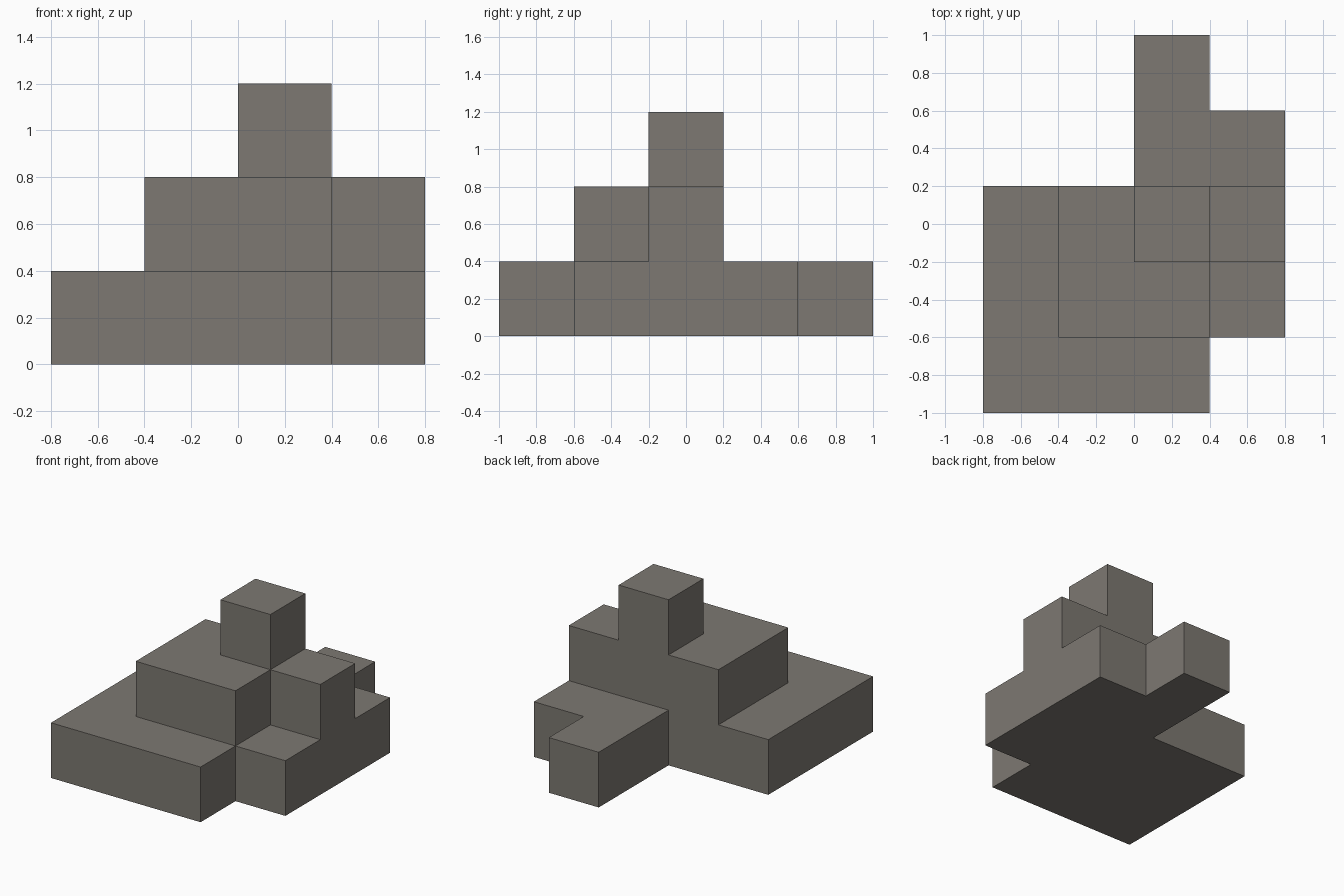
import bpy
import bmesh
from mathutils import Matrix, Vector

cube = bpy.data.objects.get("Cube")
if cube:
    bpy.data.objects.remove(cube, do_unlink=True)

CELL = 0.4

# Block heights in cells: rows run front to back, columns run along +x
HEIGHTS = ["1110",
           "1221",
           "1232",
           "0011",
           "0010"]

# Warm grey stone
stone = bpy.data.materials.new("warm_grey_stone")
stone.use_nodes = True
colour = (0.205, 0.19, 0.168, 1)
stone.diffuse_color = colour
stone.node_tree.nodes["Principled BSDF"].inputs["Base Color"].default_value = colour

filled = {(i, j, k)
          for j, row in enumerate(HEIGHTS)
          for i, height in enumerate(row)
          for k in range(int(height))}


def add_side(bm, cell, axis, sign):
    """Add one outward facing square of a cell."""
    normal = Vector((0, 0, 0))
    normal[axis] = sign
    u, v = Vector((0, 0, 0)), Vector((0, 0, 0))
    u[(axis + 1) % 3] = 0.5
    v[(axis + 2) % 3] = 0.5 * sign
    mid = Vector(cell) + normal / 2
    bm.faces.new([bm.verts.new(mid + c)
                  for c in (-u - v, u - v, u + v, v - u)])


# Stepped blocks: outer skin only, with flat areas merged
bm = bmesh.new()
for cell in sorted(filled):
    for axis in range(3):
        for sign in (-1, 1):
            neighbour = list(cell)
            neighbour[axis] += sign
            if tuple(neighbour) not in filled:
                add_side(bm, cell, axis, sign)
bmesh.ops.remove_doubles(bm, verts=bm.verts, dist=0.01)
bmesh.ops.dissolve_limit(bm, angle_limit=0.01, verts=bm.verts, edges=bm.edges)

# Centre on the ground and scale to size
centre = Vector(((len(HEIGHTS[0]) - 1) / 2, (len(HEIGHTS) - 1) / 2, -0.5))
bmesh.ops.transform(bm, verts=bm.verts,
                    matrix=Matrix.Scale(CELL, 4) @ Matrix.Translation(-centre))

mesh = bpy.data.meshes.new("stepped_blocks")
bm.to_mesh(mesh)
bm.free()
mesh.materials.append(stone)
bpy.context.collection.objects.link(bpy.data.objects.new("stepped_blocks", mesh))
